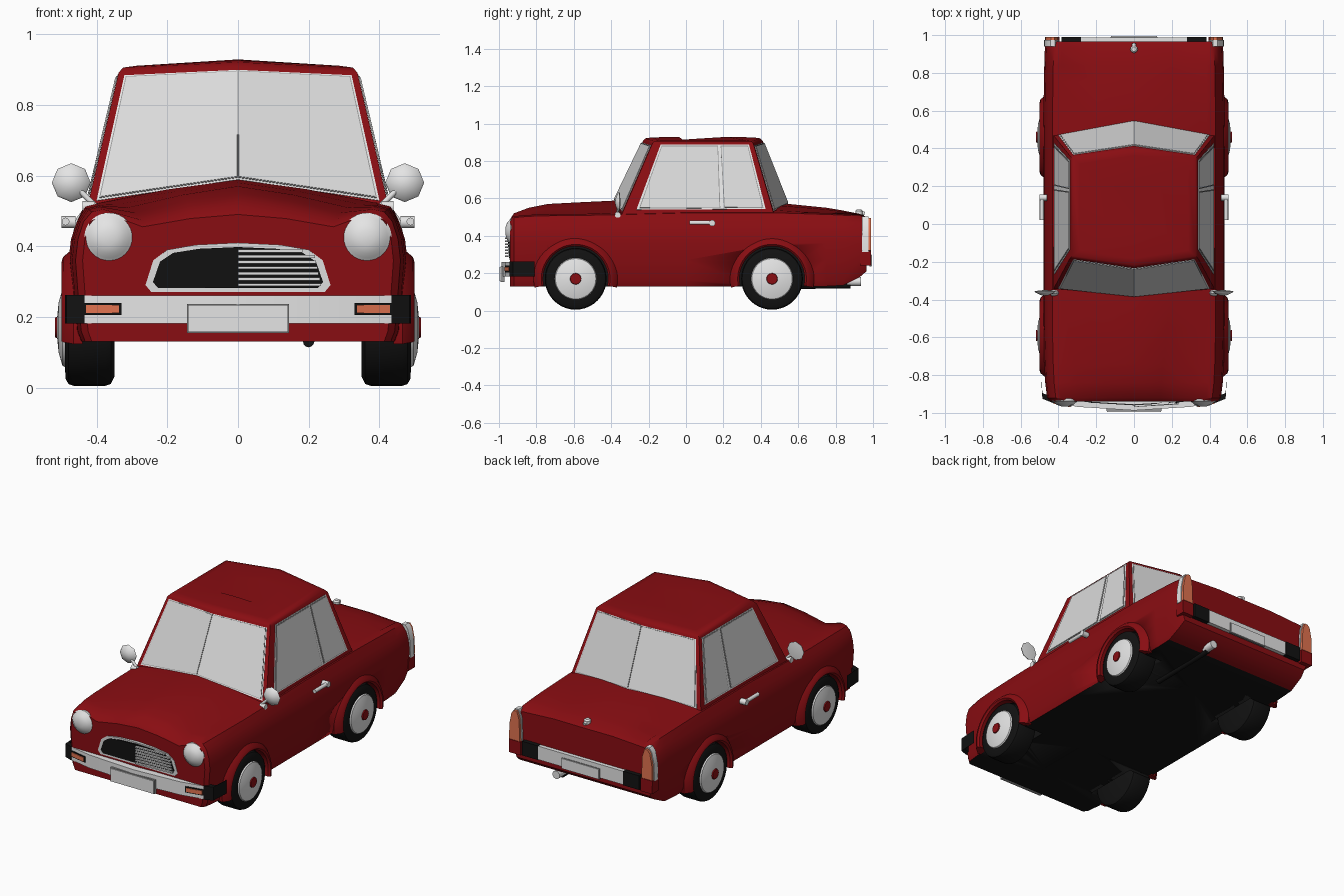
import bpy, bmesh, math
from mathutils import Vector

cube = bpy.data.objects.get("Cube")
if cube:
    bpy.data.objects.remove(cube, do_unlink=True)


def material(name, r, g, b):
    m = bpy.data.materials.new(name)
    m.use_nodes = True
    m.diffuse_color = (r, g, b, 1)
    m.node_tree.nodes["Principled BSDF"].inputs["Base Color"].default_value = (r, g, b, 1)
    return m


RED = material("dark red paint", .25, .004, .006)
BLACK = material("black rubber", .006, .006, .006)
SILVER = material("bright silver", .78, .78, .78)
GLASS = material("pale glass", .7, .7, .7)
ORANGE = material("orange lens", .75, .17, .08)
GREY = material("seam grey", .3, .3, .3)


def finish(bm, name, mats, angle=35):
    bmesh.ops.recalc_face_normals(bm, faces=bm.faces)
    me = bpy.data.meshes.new(name)
    bm.to_mesh(me)
    bm.free()
    for m in mats:
        me.materials.append(m)
    ob = bpy.data.objects.new(name, me)
    bpy.context.collection.objects.link(ob)
    bpy.ops.object.select_all(action='DESELECT')
    ob.select_set(True)
    bpy.context.view_layer.objects.active = ob
    bpy.ops.object.shade_smooth_by_angle(angle=math.radians(angle))
    return ob


def loft(name, rings, mats, angle=35):
    """Skin closed rings and cap both ends."""
    bm = bmesh.new()
    rows = [[bm.verts.new(p) for p in ring] for ring in rings]
    n = len(rows[0])
    for a, b in zip(rows, rows[1:]):
        for i in range(n):
            j = (i + 1) % n
            bm.faces.new((a[i], a[j], b[j], b[i]))
    bm.faces.new(rows[0])
    bm.faces.new(rows[-1])
    return finish(bm, name, mats, angle)


def lathe(name, profile, origin, axis, mats, seg=None, steps=32, arc=(0, 360), closed=False):
    """Turn (radius, distance) points about an axis; seg gives a material per segment."""
    a, o = Vector(axis).normalized(), Vector(origin)
    u = Vector((0, 0, 1)).cross(a)
    u = u.normalized() if u.length > .01 else Vector((1, 0, 0))
    v = a.cross(u)
    full = arc[1] - arc[0] == 360
    bm = bmesh.new()
    rows = []
    for k in range(steps if full else steps + 1):
        t = math.radians(arc[0] + (arc[1] - arc[0]) * k / steps)
        rows.append([bm.verts.new(o + a * d + (u * math.cos(t) + v * math.sin(t)) * r) for r, d in profile])
    m = len(profile)
    for k in range(steps):
        p, q = rows[k], rows[(k + 1) % len(rows)]
        for i in range(m if closed else m - 1):
            j = (i + 1) % m
            f = bm.faces.new((p[i], p[j], q[j], q[i]))
            f.material_index = seg[i] if seg else 0
    if not full:
        bm.faces.new(rows[0])
        bm.faces.new(rows[-1])
    bmesh.ops.remove_doubles(bm, verts=bm.verts, dist=.0005)
    return finish(bm, name, mats)


def rod(name, a, b, r, mat, steps=12):
    d = Vector(b) - Vector(a)
    return lathe(name, [(0, 0), (r, 0), (r, d.length), (0, d.length)], a, d, [mat], steps=steps)


def strip(name, path, z0, z1, depth, mat):
    """Upright band along an xy path, thickened in y."""
    return loft(name, [[(x, y, z0), (x, y, z1), (x, y + depth, z1), (x, y + depth, z0)] for x, y in path], [mat])


def prism(name, outline, y0, y1, mat, bow=0):
    return loft(name, [[(x, y + bow * abs(x), z) for x, z in outline] for y in (y0, y1)], [mat])


def panel(name, quad, u0, u1, v0, v1, lift, mat):
    """Thin plate on a four-cornered face, given as fractions of that face."""
    a, b, c, d = map(Vector, quad)
    n = (b - a).cross(d - a).normalized()
    if n.dot((a + c) / 2 - Vector((0, .05, .6))) < 0:
        n.negate()
    at = lambda u, v: a.lerp(b, u).lerp(d.lerp(c, u), v)
    pts = [at(u, v) for u, v in ((u0, v0), (u1, v0), (u1, v1), (u0, v1))]
    return loft(name, [[p - n * .003 for p in pts], [p + n * lift for p in pts]], [mat])


# body shell: y, half width, floor, wing top, hood edge x and z, centre z
stations = [
    (-.94, .44, .13, .49, .27, .455, .49), (-.92, .46, .13, .505, .275, .475, .52),
    (-.84, .47, .13, .512, .29, .495, .55), (-.74, .475, .13, .515, .31, .51, .57),
    (-.55, .48, .13, .517, .35, .518, .58), (-.38, .48, .13, .52, .39, .523, .588),
    (0, .48, .13, .53, .39, .53, .56), (.5, .48, .13, .53, .385, .535, .575),
    (.75, .477, .13, .522, .385, .52, .55), (.84, .475, .135, .518, .385, .512, .535),
    (.93, .472, .18, .512, .385, .505, .517), (.965, .465, .21, .49, .385, .49, .50)]
rings = []
for y, w, zb, sz, vx, vz, cz in stations:
    half = [(0, zb), (.94 * w, zb), (.965 * w, zb + .03), (.985 * w, .27), (w, .36), (.985 * w, .42),
            (.95 * w, .47), (.9 * w, sz - .008), (max(.83 * w, vx + .01), sz), (vx, vz),
            (vx / 2, (vz + cz) / 2 + .006), (0, cz)]
    rings.append([(x, y, z) for x, z in half] + [(-x, y, z) for x, z in half[-2:0:-1]])
body = loft("body_shell", rings, [RED, BLACK])

# wheel wells cut out of the shell
AXLES, HUB_Z = (-.59, .46), .17
for y in AXLES:
    for s in (-1, 1):
        cutter = rod("well_cutter", (s * .32, y, HUB_Z), (s * .6, y, HUB_Z), .178, BLACK, 40)
        cutter.hide_render = True
        mod = body.modifiers.new("well", 'BOOLEAN')
        mod.operation, mod.solver, mod.object = 'DIFFERENCE', 'EXACT', cutter
        bpy.context.view_layer.objects.active = body
        bpy.ops.object.modifier_apply(modifier=mod.name)
        bpy.data.objects.remove(cutter, do_unlink=True)
for f in body.data.polygons:
    pts = [body.data.vertices[i].co for i in f.vertices]
    in_well = any(all(math.hypot(p.y - y, p.z - HUB_Z) < .181 for p in pts) for y in AXLES)
    f.material_index = 1 if in_well or f.normal.z < -.95 else 0

# wheels and arch lips
tyre = [(0, -.07), (.14, -.07), (.16, -.06), (.165, -.045), (.165, .045), (.16, .06), (.145, .068), (.112, .07),
        (.108, .077), (.07, .088), (.03, .092), (.028, .098), (0, .098)]
lip = [(.174, .44), (.174, .49), (.184, .5), (.2, .495), (.225, .465), (.225, .44)]
for s, side in ((1, "left"), (-1, "right")):
    for y, end in zip(AXLES, ("front", "rear")):
        lathe(f"{end}_{side}_wheel", tyre, (s * .42, y, HUB_Z), (s, 0, 0), [BLACK, SILVER, RED],
              [0] * 7 + [1] * 3 + [2] * 3, 40)
        lathe(f"{end}_{side}_arch", lip, (0, y, HUB_Z), (s, 0, 0), [RED], steps=28, arc=(-12, 192), closed=True)

# cabin: lower outline, upper outline, crowned roof
low = dict(f=(0, -.39, .575), fc=(.427, -.345, .51), rc=(.427, .47, .515), r=(0, .55, .555))
top = dict(f=(0, -.23, .907), fc=(.338, -.18, .892), rc=(.338, .36, .892), r=(0, .41, .907))


def flip(p):
    return (-p[0], p[1], p[2])


def outline(k):
    return [k["f"], k["fc"], k["rc"], k["r"], flip(k["rc"]), flip(k["fc"])]


def crown(scale, dz):
    return [(x * scale, .09 + (y - .09) * scale, z + dz) for x, y, z in outline(top)]


loft("cabin", [outline(low), outline(top), crown(.96, .014), crown(.85, .019), crown(.4, .022)], [RED], 50)

# windows with silver surrounds
for s, side in ((1, "left"), (-1, "right")):
    def face(a, b):
        quad = [low[a], low[b], top[b], top[a]]
        return quad if s > 0 else [flip(p) for p in quad]
    for a, b, name in (("f", "fc", "windscreen"), ("r", "rc", "rear_window")):
        panel(f"{side}_{name}_trim", face(a, b), 0, .945, .04, .975, .002, SILVER)
        panel(f"{side}_{name}_seal", face(a, b), 0, .93, .055, .965, .004, GREY)
        panel(f"{side}_{name}_glass", face(a, b), .003, .922, .062, .958, .006, GLASS)
    panel(f"{side}_door_window_trim", face("fc", "rc"), .085, .955, .075, .985, .002, SILVER)
    for u0, u1, part in ((.1, .65, "front"), (.675, .942, "rear")):
        panel(f"{side}_{part}_side_seal", face("fc", "rc"), u0, u1, .09, .97, .004, GREY)
        panel(f"{side}_{part}_side_glass", face("fc", "rc"), u0 + .006, u1 - .006, .1, .96, .006, GLASS)

    # lamps, mirror and door handle
    lathe(f"{side}_headlamp", [(.06, -.03), (.07, 0), (.07, .012), (.058, .02), (.045, .032), (.02, .04), (0, .041)],
          (s * .365, -.925, .425), (0, -1, 0), [SILVER])
    lens = [(.4, .32), (.47, .32), (.468, .41), (.455, .475), (.44, .495), (.42, .495), (.405, .45)]
    prism(f"{side}_tail_lens", [(s * x, z) for x, z in lens], .95, .99, ORANGE)
    rim = [(.435 + (x - .435) * 1.15, .41 + (z - .41) * 1.08) for x, z in lens]
    prism(f"{side}_tail_rim", [(s * x, z) for x, z in rim], .94, .975, SILVER)
    prism(f"{side}_tail_base", [(s * x, z) for x, z in ((.395, .24), (.47, .24), (.472, .318), (.395, .318))],
          .93, .99, RED)
    lathe(f"{side}_mirror", [(0, -.006), (.055, 0), (.05, .008), (.02, .022), (0, .025)],
          (s * .472, -.355, .58), (0, -1, 0), [SILVER], steps=8)
    rod(f"{side}_mirror_stalk", (s * .4, -.365, .51), (s * .472, -.36, .582), .008, SILVER)
    rod(f"{side}_mirror_foot", (s * .405, -.365, .512), (s * .44, -.365, .512), .016, SILVER)
    rod(f"{side}_door_handle", (s * .488, .02, .47), (s * .488, .14, .47), .011, SILVER)
    rod(f"{side}_handle_button", (s * .46, .14, .468), (s * .5, .14, .468), .017, SILVER)

    # bumper corners and indicators
    strip(f"{side}_front_bumper_cap", [(s * .435, -.945), (s * .485, -.925), (s * .49, -.84)], .182, .262, .03, BLACK)
    strip(f"{side}_rear_bumper_cap", [(s * .28, .958), (s * .385, .958)], .243, .327, .032, BLACK)
    strip(f"{side}_indicator_surround", [(s * .33, -.967), (s * .437, -.945)], .205, .24, .02, BLACK)
    strip(f"{side}_indicator", [(s * .337, -.97), (s * .43, -.95)], .211, .234, .02, ORANGE)

# bumpers and plates
strip("front_bumper", [(-.445, -.938), (-.3, -.968), (0, -.987), (.3, -.968), (.445, -.938)], .182, .26, .04, SILVER)
strip("front_plate_edge", [(-.145, -.991), (.145, -.991)], .154, .236, .02, GREY)
strip("front_plate", [(-.142, -.996), (.142, -.996)], .157, .233, .01, SILVER)
strip("rear_bumper", [(-.28, .955), (.28, .955)], .245, .325, .033, SILVER)
strip("rear_plate_edge", [(-.125, .98), (.125, .98)], .235, .3, .011, GREY)
strip("rear_plate", [(-.122, .985), (.122, .985)], .238, .297, .01, SILVER)

# grille: surround, dark opening and slats on one half
arch = [(0, .41), (.12, .404), (.2, .39), (.24, .36), (.262, .29), (.245, .27)]
arch = arch + [(-x, z) for x, z in arch[:0:-1]]
prism("grille_surround", arch, -.957, -.91, SILVER, .06)
opening = [(x * .92, .338 + (z - .338) * .83) for x, z in arch]
prism("grille_opening", opening, -.96, -.92, BLACK, .06)
for i in range(7):
    z = .287 + i * .016
    reach = .235 - .0035 * i - (.03 if i == 6 else 0)
    strip("grille_slat", [(0, -.969), (reach, -.955)], z, z + .008, .012, SILVER)

# boot lock and exhaust
lathe("boot_lock", [(0, -.02), (.02, -.02), (.02, .012), (.012, .02), (0, .02)], (0, .925, .52), (0, 0, 1), [SILVER],
      steps=12)
rod("boot_lock_handle", (0, .91, .53), (0, .955, .518), .01, SILVER)
rod("exhaust_pipe", (.2, .45, .13), (.2, .88, .135), .016, BLACK)
rod("exhaust_tip", (.2, .86, .155), (.2, .935, .155), .024, SILVER)
